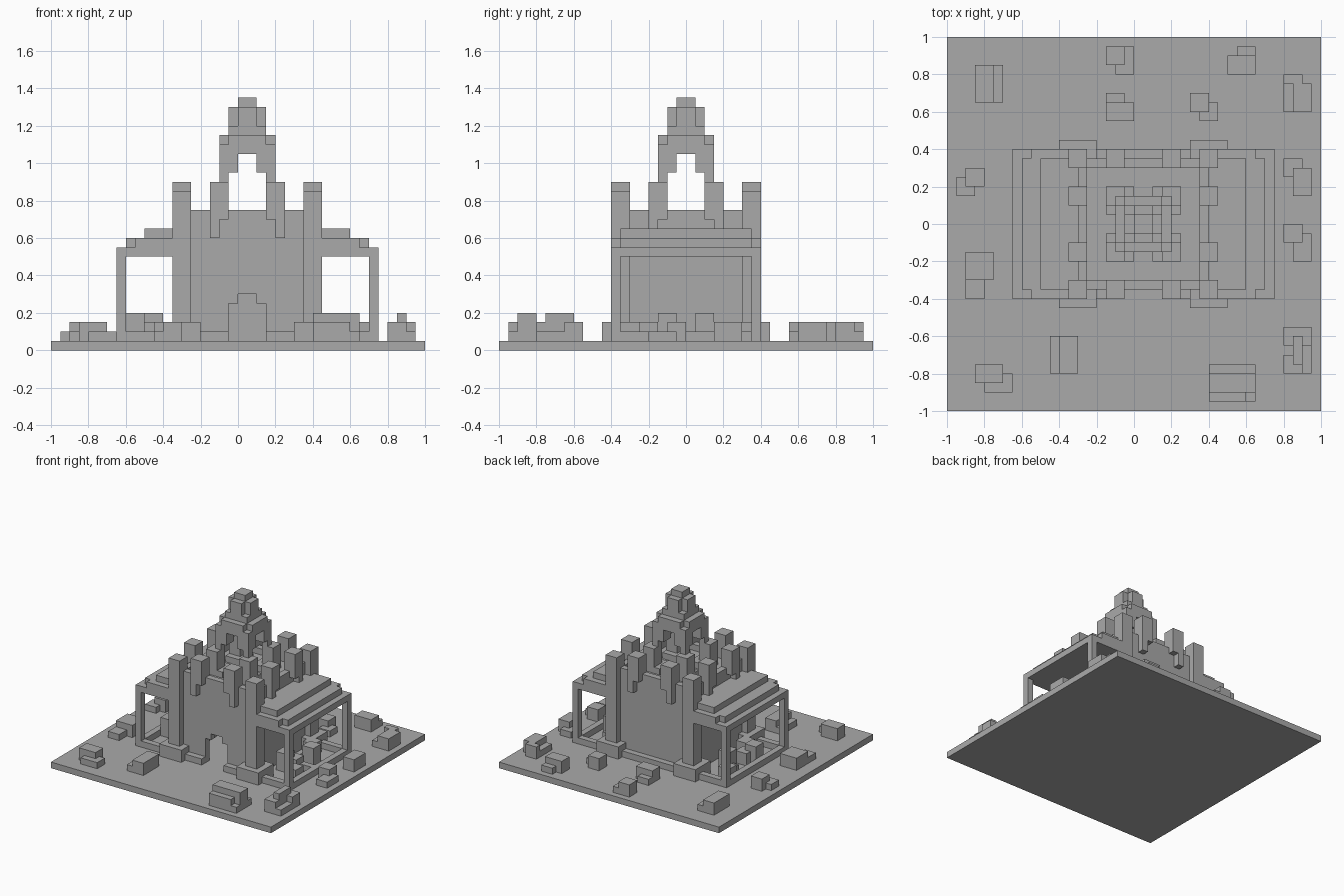
import bpy
import bmesh
from mathutils import Vector

UNIT = 0.05      # edge length of one block
CENTRE = 1       # the temple axis sits one block to the left of the middle

cube = bpy.data.objects.get("Cube")
if cube:
    bpy.data.objects.remove(cube, do_unlink=True)

stone = bpy.data.materials.new("grey stone")
stone.use_nodes = True
grey = (0.4, 0.4, 0.4, 1)
stone.diffuse_color = grey
stone.node_tree.nodes["Principled BSDF"].inputs["Base Color"].default_value = grey


def add_box(bm, x, y, z):
    """Add one box from three (low, high) ranges in blocks."""
    low = Vector((x[0], y[0], z[0])) * UNIT
    high = Vector((x[1], y[1], z[1])) * UNIT
    verts = bmesh.ops.create_cube(bm, size=1)["verts"]
    bmesh.ops.scale(bm, vec=high - low, verts=verts)
    bmesh.ops.translate(bm, vec=(low + high) / 2, verts=verts)


def make_part(name, boxes, offset=0):
    bm = bmesh.new()
    for box in boxes:
        add_box(bm, *box)
    mesh = bpy.data.meshes.new(name)
    bm.to_mesh(mesh)
    bm.free()
    mesh.materials.append(stone)
    part = bpy.data.objects.new(name, mesh)
    part.location.x = offset * UNIT
    bpy.context.collection.objects.link(part)
    return part


def flip(span):
    return (-span[1], -span[0])


def both(n):
    return (-n, n)


def mirror_x(boxes):
    return boxes + [(flip(x), y, z) for x, y, z in boxes]


def mirror_y(boxes):
    return boxes + [(x, flip(y), z) for x, y, z in boxes]


def four(boxes):
    return mirror_y(mirror_x(boxes))


def turned(boxes):
    """Add the same boxes with x and y exchanged."""
    return boxes + [(y, x, z) for x, y, z in boxes]


def temple(name, boxes):
    return make_part(name, boxes, CENTRE)


# Ground slab
make_part("ground_slab", [(both(20), both(20), (0, 1))])

# Hall: side walls, back wall, front wall with a stepped doorway, sunken roof
temple("side_walls", mirror_x([((6, 7), both(7), (1, 15))]))
temple("back_wall", [(both(7), (6, 7), (1, 15))])
temple("front_wall", mirror_x([
    ((2, 7), (-7, -6), (1, 15)),
    ((1, 2), (-7, -6), (5, 15)),
    ((0, 1), (-7, -6), (6, 15)),
]))
temple("hall_roof", [(both(6), both(6), (13, 14))])

# Corner pillars and their plinths
temple("corner_pillars", four([((6, 8), (6, 8), (1, 17))]))
temple("pillar_plinths", four([((5, 9), (5, 9), (1, 3))]))

# Hanging turrets on all four walls, with stepped undersides
turret = [((3, 4), (6, 8), (12, 18)), ((2, 3), (6, 8), (14, 18))]
temple("hanging_turrets", four(turned(turret)))

# Low curb around the hall and porches
temple("hall_curb", four([((2, 6), (7, 8), (1, 2))]) + [(both(2), (7, 8), (1, 2))])
temple("porch_curb", four([((7, 14), (7, 8), (1, 2))])
       + mirror_x([((13, 14), both(8), (1, 2))]))

# Open porches on both sides
temple("porch_posts", four([((13, 14), (7, 8), (1, 10))]))
temple("porch_roofs", mirror_x([
    ((7, 14), both(8), (10, 11)),
    ((7, 13), both(7), (11, 12)),
    ((7, 12), both(8), (11, 12)),
    ((7, 11), both(7), (12, 13)),
]))

# Central spire: footings, arched legs, stepped crown
temple("spire_footings", four([((1, 4), (1, 4), (14, 15))]))
temple("spire_legs", four([
    ((2, 4), (2, 4), (15, 18)),
    ((2, 3), (2, 3), (18, 19)),
    ((1, 3), (1, 3), (19, 21)),
]))
temple("spire_crown", [
    (both(3), both(3), (21, 22)),
    (both(2), both(2), (23, 24)),
    (both(1), both(1), (26, 27)),
] + turned([
    (both(3), both(2), (22, 23)),
    (both(2), both(1), (24, 26)),
]))


def rubble(name, stones, offset=0):
    """Stones given as x, y, width, depth, height on the ground slab."""
    return make_part(name, [((x, x + w), (y, y + d), (1, 1 + h))
                            for x, y, w, d, h in stones], offset)


# Fallen stones lying inside the porches
for side, start in (("left", 8), ("right", -13)):
    rubble(side + "_porch_rubble", [
        (start, -3, 2, 2, 3), (start + 1, -2, 2, 2, 2),
        (start + 2, 1, 2, 2, 3), (start + 1, 2, 2, 2, 1),
        (start + 3, -5, 2, 2, 2), (start + 3, -4, 1, 2, 1),
        (start, 4, 2, 2, 2), (start + 3, -1, 2, 1, 1),
    ], CENTRE)

# Fallen stones around the temple
rubble("front_rubble", [
    (-17, -17, 3, 2, 2), (-16, -18, 3, 2, 1),
    (-9, -16, 1, 4, 1), (-8, -16, 2, 4, 2),
    (8, -19, 5, 4, 1), (8, -19, 4, 1, 2), (8, -18, 5, 2, 3),
    (16, -16, 2, 2, 2), (16, -13, 3, 2, 2),
    (17, -15, 1, 3, 3), (18, -16, 1, 3, 1),
])
rubble("side_rubble", [
    (-18, -6, 3, 3, 2), (-18, -8, 2, 3, 1),
    (-18, 4, 2, 2, 2), (-19, 3, 2, 2, 1),
    (16, -2, 2, 2, 2), (17, -4, 2, 3, 1),
    (17, 3, 2, 3, 2), (16, 5, 2, 2, 1),
])
rubble("back_rubble", [
    (-17, 13, 2, 4, 2), (-15, 13, 1, 4, 1),
    (-3, 17, 2, 2, 2), (-2, 16, 2, 3, 1),
    (-3, 11, 3, 2, 2), (-3, 13, 2, 1, 1),
    (6, 12, 2, 2, 2), (7, 11, 2, 2, 1),
    (10, 16, 3, 2, 2), (11, 18, 2, 1, 1),
    (16, 12, 1, 3, 1), (17, 12, 2, 3, 2), (16, 15, 2, 1, 2),
])
